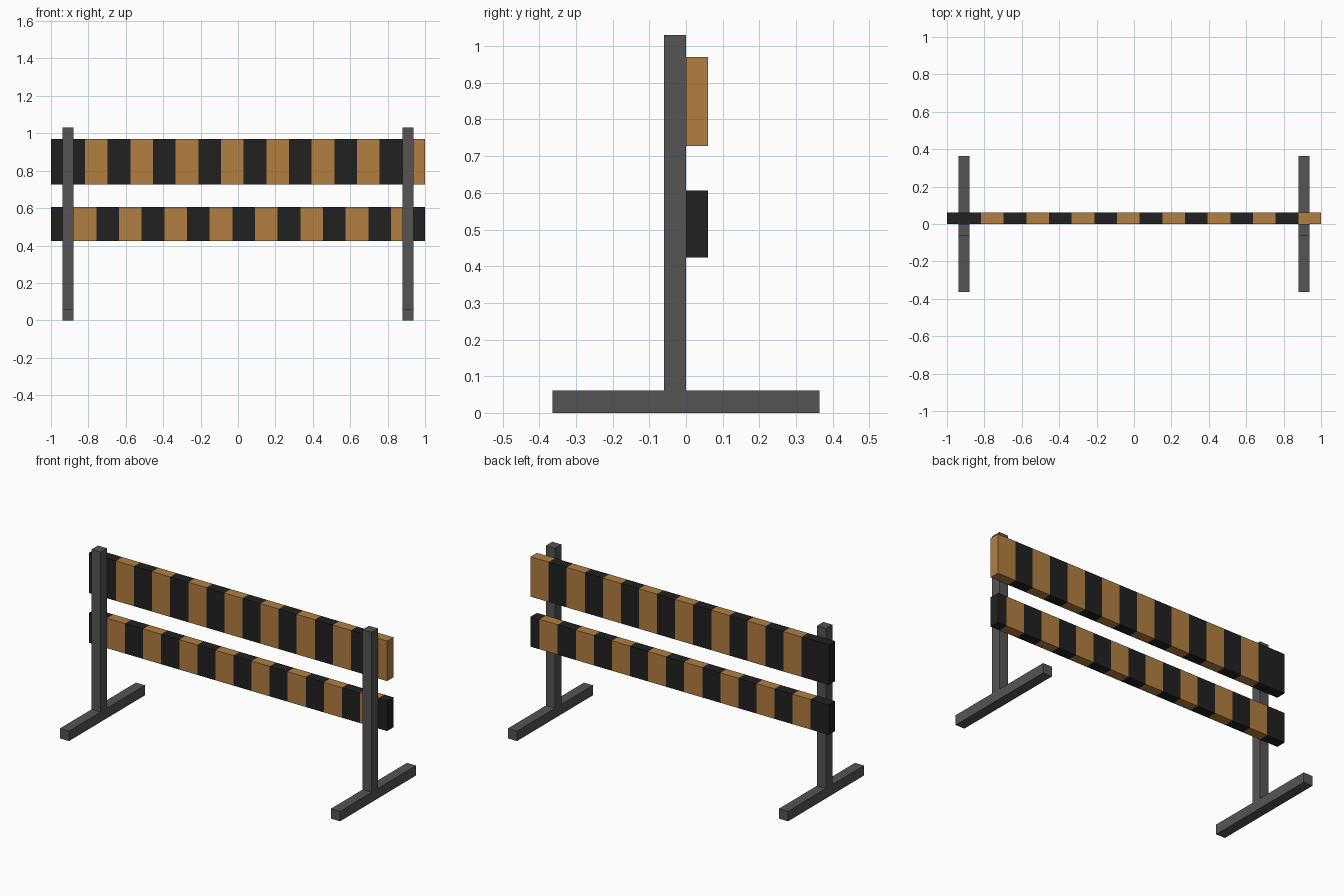
import bpy, bmesh

if "Cube" in bpy.data.objects:
    bpy.data.objects.remove(bpy.data.objects["Cube"])

U = 2 / 33  # timber thickness, the module everything is built on


def material(name, r, g, b):
    m = bpy.data.materials.new(name)
    m.diffuse_color = (r, g, b, 1)
    m.use_nodes = True
    m.node_tree.nodes["Principled BSDF"].inputs["Base Color"].default_value = m.diffuse_color
    return m


GREY = material("dark_grey", 0.091, 0.091, 0.091)
BLACK = material("black", 0.0152, 0.0152, 0.0152)
ORANGE = material("ochre_orange", 0.445, 0.209, 0.053)


def box(name, lo, hi, mats, cuts=()):
    """Box between two corners (in U), sliced across x at the given cuts.
    Slices alternate between the materials."""
    bm = bmesh.new()
    bmesh.ops.create_cube(bm, size=1)
    for v in bm.verts:
        v.co = [U * (hi[i] if v.co[i] > 0 else lo[i]) for i in range(3)]
    for c in cuts:
        bmesh.ops.bisect_plane(bm, geom=bm.verts[:] + bm.edges[:] + bm.faces[:],
                               plane_co=(c * U, 0, 0), plane_no=(1, 0, 0))
    for f in bm.faces:
        x = f.calc_center_median().x / U
        f.material_index = sum(c < x for c in cuts) % len(mats)
    bmesh.ops.recalc_face_normals(bm, faces=bm.faces[:])
    me = bpy.data.meshes.new(name)
    bm.to_mesh(me)
    bm.free()
    for m in mats:
        me.materials.append(m)
    ob = bpy.data.objects.new(name, me)
    bpy.context.collection.objects.link(ob)
    return ob


# Feet and posts
for side, x in (("left", -15), ("right", 15)):
    box(side + "_foot", (x - 0.5, -6, 0), (x + 0.5, 6, 1), [GREY])
    box(side + "_post", (x - 0.5, -1, 1), (x + 0.5, 0, 17), [GREY])

# Striped boards
box("upper_board", (-16.5, 0, 12), (16.5, 1, 16), [BLACK, ORANGE],
    [-13.5 + 2 * k for k in range(15)])
box("lower_board", (-16.5, 0, 7), (16.5, 1, 10), [BLACK, ORANGE],
    [-14.5 + 2 * k for k in range(16)])
